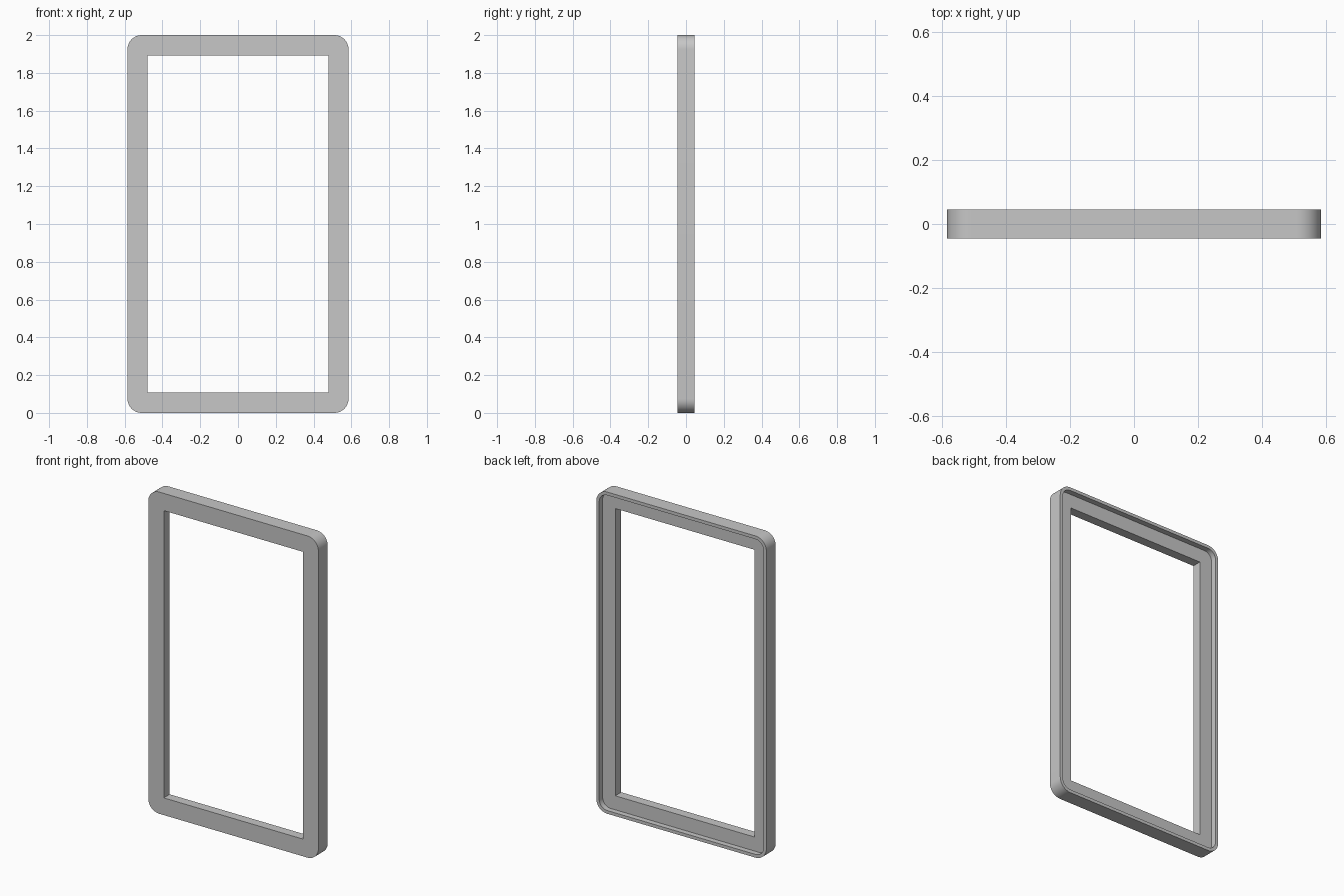
import bpy, bmesh
from math import sin, cos, pi, radians

cube = bpy.data.objects.get("Cube")
if cube:
    bpy.data.objects.remove(cube, do_unlink=True)

HALF_W, HALF_H, HALF_D = 0.585, 1.0, 0.046
BORDER, RADIUS = 0.107, 0.075
RIM, RECESS = 0.02, 0.034
STEPS = 10

grey = bpy.data.materials.new("plain grey")
grey.use_nodes = True
colour = (0.57, 0.57, 0.57, 1)
grey.diffuse_color = colour
grey.node_tree.nodes["Principled BSDF"].inputs["Base Color"].default_value = colour

bm = bmesh.new()


def ring(inset, y, radius):
    """Rectangle in the XZ plane as four corner lists, rounded if radius > 0."""
    corners = []
    for k, (sx, sz) in enumerate([(1, 1), (-1, 1), (-1, -1), (1, -1)]):
        cx = sx * (HALF_W - inset - radius)
        cz = HALF_H + sz * (HALF_H - inset - radius)
        count = STEPS if radius else 0
        angles = [(k + i / max(count, 1)) * pi / 2 for i in range(count + 1)]
        corners.append([bm.verts.new((cx + radius * cos(a), y, cz + radius * sin(a)))
                        for a in angles])
    return corners


def bridge(a, b):
    """Join two rings with the same number of points."""
    a, b = sum(a, []), sum(b, [])
    for i in range(len(a)):
        j = (i + 1) % len(a)
        bm.faces.new((a[i], a[j], b[j], b[i]))


def fan(rounded, square):
    """Join a rounded ring to a sharp one: a fan per corner, a quad per side."""
    for k in range(4):
        arc, point = rounded[k], square[k][0]
        for p, q in zip(arc, arc[1:]):
            bm.faces.new((p, q, point))
        n = (k + 1) % 4
        bm.faces.new((arc[-1], rounded[n][0], square[n][0], point))


# Outer shell, thin back rim and recess
floor_y = HALF_D - RECESS
outer_front = ring(0, -HALF_D, RADIUS)
outer_back = ring(0, HALF_D, RADIUS)
rim_back = ring(RIM, HALF_D, RADIUS - RIM)
recess_floor = ring(RIM, floor_y, RADIUS - RIM)
# Sharp-cornered opening
open_front = ring(BORDER, -HALF_D, 0)
open_back = ring(BORDER, floor_y, 0)

bridge(outer_front, outer_back)
bridge(outer_back, rim_back)
bridge(rim_back, recess_floor)
fan(recess_floor, open_back)
bridge(open_back, open_front)
fan(outer_front, open_front)
bmesh.ops.recalc_face_normals(bm, faces=bm.faces)

mesh = bpy.data.meshes.new("frame")
bm.to_mesh(mesh)
bm.free()
mesh.materials.append(grey)
frame = bpy.data.objects.new("frame", mesh)
bpy.context.collection.objects.link(frame)

bpy.ops.object.select_all(action="DESELECT")
frame.select_set(True)
bpy.context.view_layer.objects.active = frame
bpy.ops.object.shade_smooth_by_angle(angle=radians(30))
